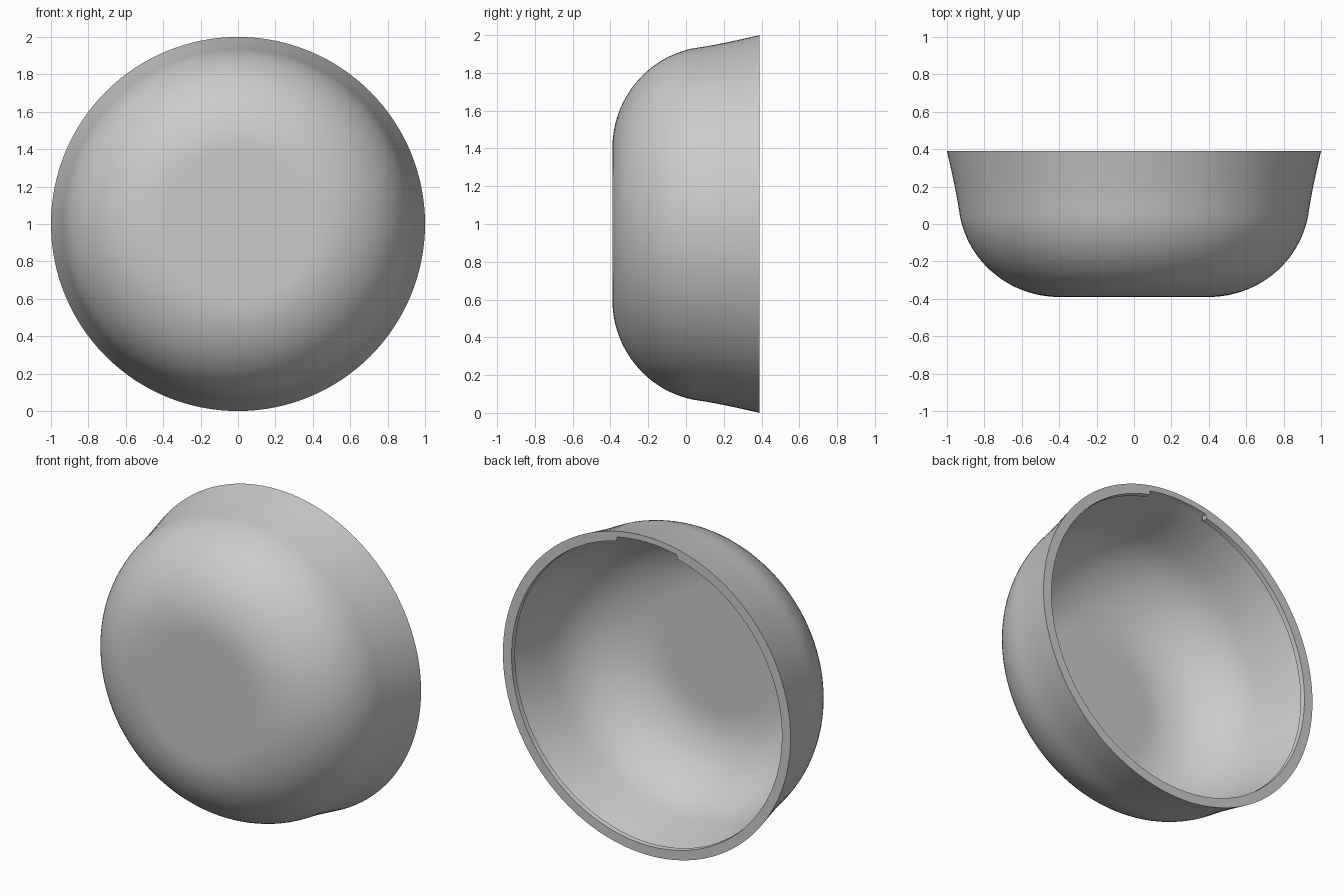
import bpy, bmesh, math

cube = bpy.data.objects.get("Cube")
if cube:
    bpy.data.objects.remove(cube, do_unlink=True)

grey = bpy.data.materials.new("plain grey")
grey.use_nodes = True
colour = (0.6, 0.6, 0.6, 1)
grey.diffuse_color = colour
grey.node_tree.nodes["Principled BSDF"].inputs["Base Color"].default_value = colour


def corner(width, depth, end_y, steps=24):
    """Flat base edge and rounded lower corner as (radius, y) points."""
    base_r, centre_y = 0.4, 0.14
    last = -math.asin((centre_y - end_y) / depth)
    points = [(base_r - 0.01, centre_y - depth)]
    for i in range(steps + 1):
        a = -math.pi / 2 + (last + math.pi / 2) * i / steps
        points.append((base_r + width * math.cos(a), centre_y + depth * math.sin(a)))
    return points


# Wall cross-section: outside from base to rim, lip bead, inside back to base
outer = corner(0.54, 0.53, 0.04) + [(0.938, 0.09), (0.952, 0.17), (0.973, 0.27), (1.0, 0.39)]
lip = [(0.94, 0.39), (0.937, 0.36), (0.957, 0.355)]
inner = [(0.937, 0.27), (0.916, 0.17), (0.901, 0.09)] + corner(0.5, 0.49, 0.04)[::-1]
profile = outer + lip + inner
lip_start = len(outer)
# Plain wall radii where the notch interrupts the lip
notch = [0.964, 0.959, 0.957]

# Angles round the bowl, with tight pairs at the two notch ends
half_notch = 0.222
angles = [2 * math.pi * i / 128 for i in range(128)]
top = math.pi / 2
for side in (-1, 1):
    angles += [top + side * (half_notch - 0.005), top + side * (half_notch + 0.005)]
angles.sort()

# Bowl shell
bm = bmesh.new()
columns = []
for a in angles:
    in_notch = abs(a - top) < half_notch
    column = []
    for i, (r, y) in enumerate(profile):
        k = i - lip_start
        if in_notch and 0 <= k < len(notch):
            r = notch[k]
        column.append(bm.verts.new((r * math.cos(a), y, 1 + r * math.sin(a))))
    columns.append(column)
for c, column in enumerate(columns):
    following = columns[(c + 1) % len(columns)]
    for i in range(len(profile) - 1):
        bm.faces.new((column[i], following[i], following[i + 1], column[i + 1]))

# Flat base, outside and inside
bm.faces.new([column[0] for column in columns])
bm.faces.new([column[-1] for column in columns])
bmesh.ops.recalc_face_normals(bm, faces=bm.faces)

mesh = bpy.data.meshes.new("bowl")
bm.to_mesh(mesh)
bm.free()
mesh.materials.append(grey)
bowl = bpy.data.objects.new("bowl", mesh)
bpy.context.collection.objects.link(bowl)
bpy.context.view_layer.objects.active = bowl
bowl.select_set(True)
bpy.ops.object.shade_smooth_by_angle(angle=math.radians(30))
